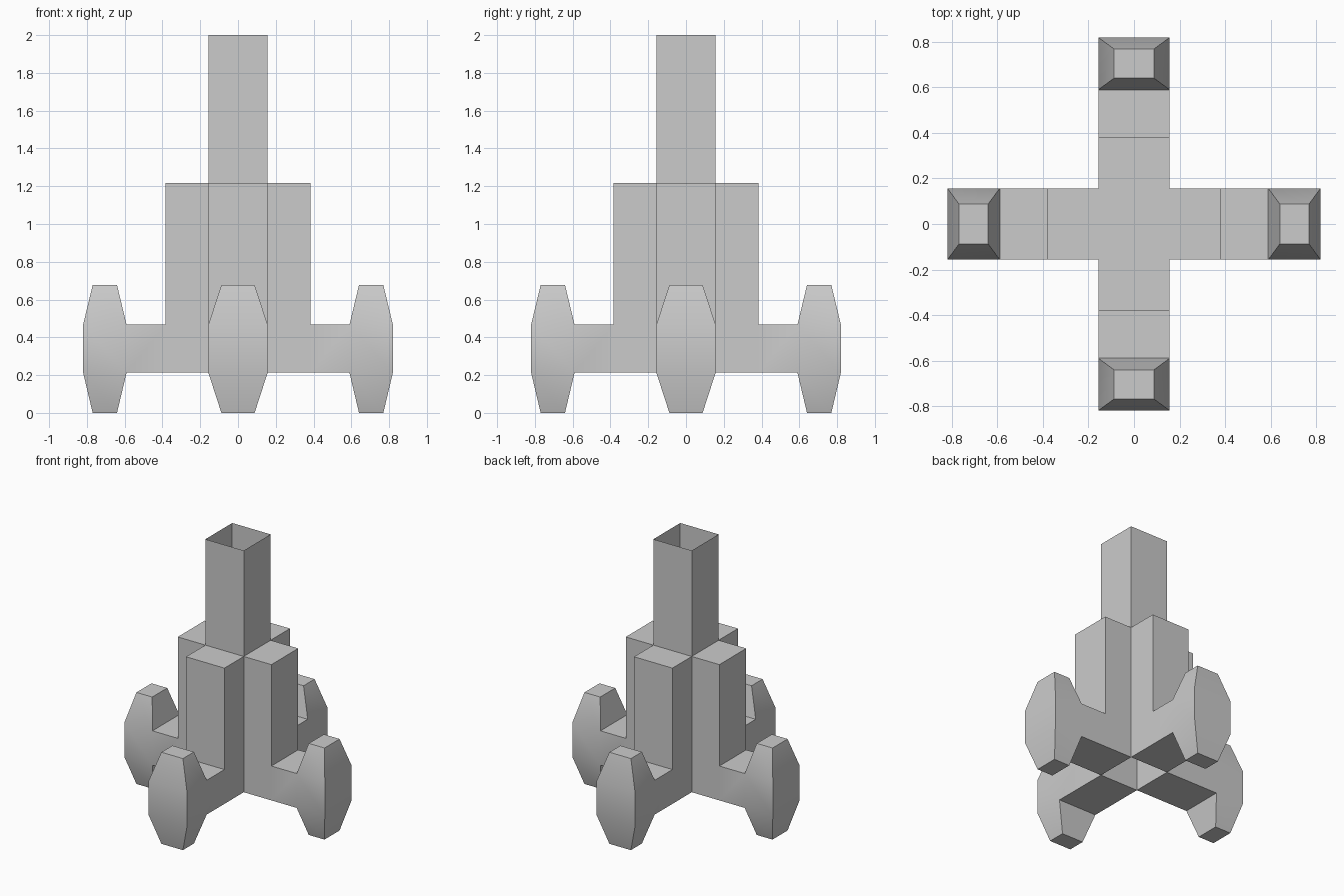
import bpy, bmesh, math
from mathutils import Vector, Matrix

if "Cube" in bpy.data.objects:
    bpy.data.objects.remove(bpy.data.objects["Cube"])

H = 0.157                      # half width of column and arms
LOW, MID, SHOULDER, TOP = 0.213, 0.467, 1.217, 2.0


def finish(bm, name):
    mesh = bpy.data.meshes.new(name)
    bm.normal_update()
    bm.to_mesh(mesh)
    bm.free()
    ob = bpy.data.objects.new(name, mesh)
    bpy.context.collection.objects.link(ob)
    return ob


def facing(faces, direction):
    d = Vector(direction)
    return max(faces, key=lambda f: f.normal.dot(d))


def extrude(bm, face, offset, scale=(1, 1, 1)):
    """Pull one face out; return the new end face and its new side faces."""
    before = set(bm.faces) - {face}
    end = bmesh.ops.extrude_discrete_faces(bm, faces=[face])["faces"][0]
    c = end.calc_center_median()
    for v in end.verts:
        r = v.co - c
        v.co = c + Vector(offset) + Vector([r[i] * scale[i] for i in range(3)])
    bm.normal_update()
    return end, [f for f in bm.faces if f not in before]


# Column: square tube, open at both ends, closed by a floor at shoulder level
bm = bmesh.new()
rings = [[bm.verts.new((x * H, y * H, z))
          for x, y in ((-1, -1), (1, -1), (1, 1), (-1, 1))]
         for z in (LOW, SHOULDER, TOP)]
for a, b in zip(rings, rings[1:]):
    for i in range(4):
        j = (i + 1) % 4
        bm.faces.new((a[i], a[j], b[j], b[i]))
bm.faces.new(rings[1])
finish(bm, "column")

# Four arms: tapered foot pod, low strut and tall shoulder block
for k, side in enumerate(("right", "back", "left", "front")):
    bm = bmesh.new()
    bmesh.ops.create_cube(bm, size=1)
    for v in bm.verts:
        v.co = (0.705 + v.co.x * 0.23, v.co.y * 2 * H,
                MID if v.co.z > 0 else LOW)
    bm.normal_update()
    top, bottom, inner = (facing(bm.faces, d)
                          for d in ((0, 0, 1), (0, 0, -1), (-1, 0, 0)))
    extrude(bm, top, (0, 0, 0.677 - MID), (0.56, 0.56, 1))
    extrude(bm, bottom, (0, 0, -LOW), (0.56, 0.56, 1))
    strut_end, _ = extrude(bm, inner, (0.383 - 0.59, 0, 0))
    root, parts = extrude(bm, strut_end, (H - 0.383, 0, 0))
    extrude(bm, facing(parts, (0, 0, 1)), (0, 0, SHOULDER - MID))
    # The column wall already closes the root
    bmesh.ops.delete(bm, geom=[f for f in bm.faces
                               if f.calc_center_median().x < H + 0.01],
                     context='FACES')
    bmesh.ops.transform(bm, matrix=Matrix.Rotation(k * math.pi / 2, 4, 'Z'),
                        verts=bm.verts)
    arm = finish(bm, side + "_arm")
    bpy.context.view_layer.objects.active = arm
    arm.select_set(True)
    bpy.ops.object.shade_smooth_by_angle(angle=math.radians(30))
    arm.select_set(False)
